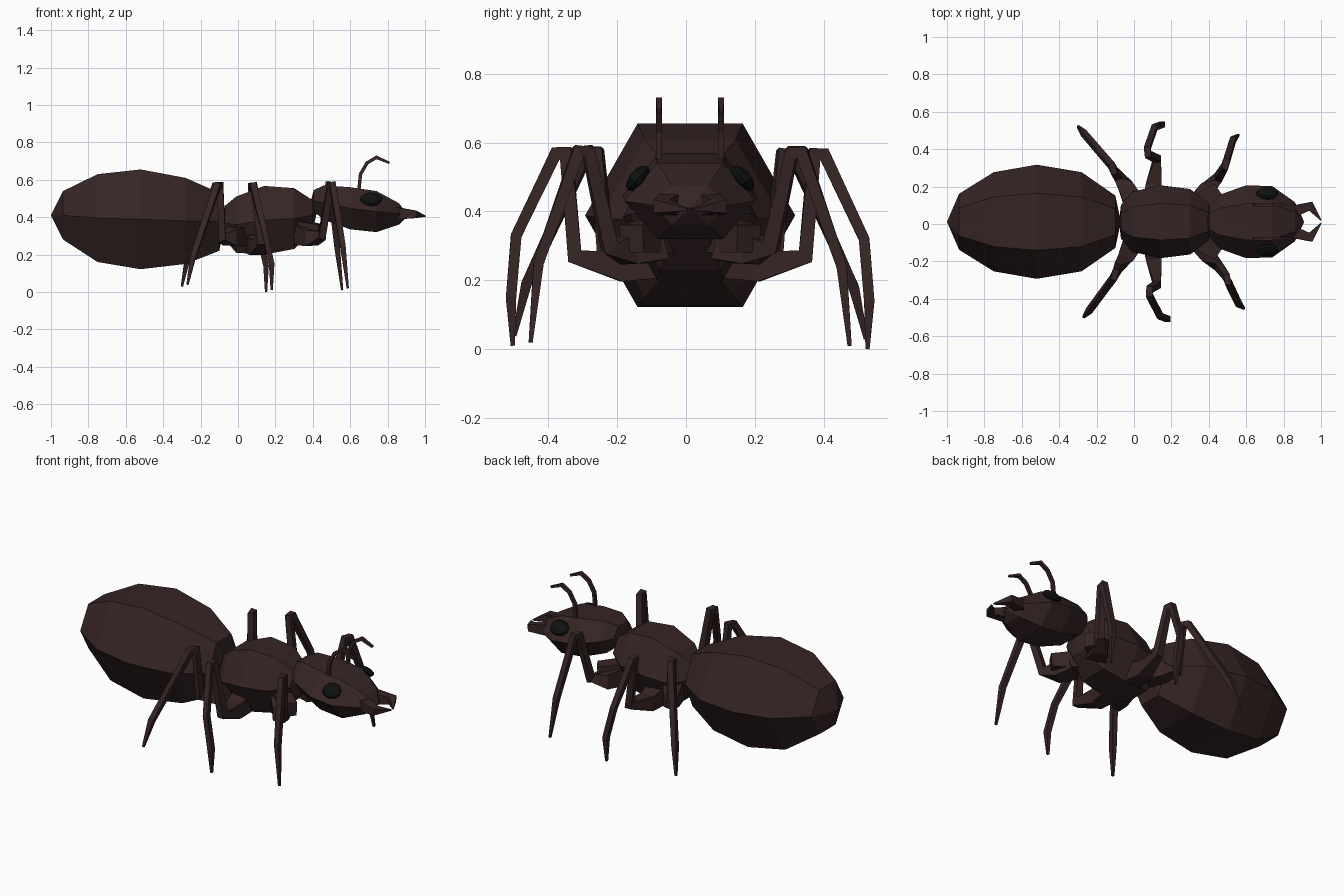
import bpy, bmesh, math
from mathutils import Vector, Matrix

if "Cube" in bpy.data.objects:
    bpy.data.objects.remove(bpy.data.objects["Cube"])

CY = 0.012  # body centre line in y


def material(name, rgb):
    m = bpy.data.materials.new(name)
    m.diffuse_color = (*rgb, 1)
    m.use_nodes = True
    m.node_tree.nodes["Principled BSDF"].inputs["Base Color"].default_value = m.diffuse_color
    return m


BROWN = material("dark_brown", (0.037, 0.018, 0.018))
BLACK = material("eye_black", (0.005, 0.006, 0.006))


def finish(name, bm, mat):
    bmesh.ops.recalc_face_normals(bm, faces=bm.faces[:])
    me = bpy.data.meshes.new(name)
    bm.to_mesh(me)
    bm.free()
    me.materials.append(mat)
    ob = bpy.data.objects.new(name, me)
    bpy.context.collection.objects.link(ob)
    return ob


def bridge(bm, rings):
    n = len(rings[0])
    for a, b in zip(rings, rings[1:]):
        for i in range(n):
            j = (i + 1) % n
            bm.faces.new((a[i], a[j], b[j], b[i]))


def hex_body(name, start, end, sections):
    """Six-sided body along x; sections are (x, z low, z high, half width)."""
    bm = bmesh.new()
    rings = []
    for x, lo, hi, w in sections:
        mid = (lo + hi) / 2
        prof = [(w, mid), (w / 2, hi), (-w / 2, hi), (-w, mid), (-w / 2, lo), (w / 2, lo)]
        rings.append([bm.verts.new((x, CY + y, z)) for y, z in prof])
    bridge(bm, rings)
    for tip, ring in ((start, rings[0]), (end, rings[-1])):
        apex = bm.verts.new((tip[0], CY, tip[1]))
        for i in range(6):
            bm.faces.new((apex, ring[i], ring[(i + 1) % 6]))
    return finish(name, bm, BROWN)


def limb(name, points, radii, ref):
    """Square tapered tube with mitred bends."""
    bm = bmesh.new()
    pts = [Vector(p) for p in points]
    rings = []
    for i, p in enumerate(pts):
        t0 = (p - pts[max(i - 1, 0)]).normalized()
        t1 = (pts[min(i + 1, len(pts) - 1)] - p).normalized()
        t = (t0 + t1).normalized()
        c = max(t.dot(t1 if t1.length else t0), 0.6)
        u = Vector(ref)
        u = (u - t * u.dot(t)).normalized()
        v = t.cross(u) / c
        r = radii[i]
        rings.append([bm.verts.new(p + (u * a + v * b) * r)
                      for a, b in ((1, 1), (-1, 1), (-1, -1), (1, -1))])
    bridge(bm, rings)
    bm.faces.new(rings[0])
    bm.faces.new(rings[-1])
    return finish(name, bm, BROWN)


# Main body segments
hex_body("abdomen", (-1.0, 0.41), (-0.07, 0.37), [
    (-0.935, 0.28, 0.54, 0.15), (-0.75, 0.16, 0.63, 0.265), (-0.52, 0.122, 0.655, 0.305),
    (-0.28, 0.15, 0.61, 0.265), (-0.10, 0.22, 0.53, 0.14)])
hex_body("thorax", (-0.08, 0.37), (0.42, 0.42), [
    (-0.07, 0.28, 0.46, 0.09), (-0.01, 0.21, 0.51, 0.16), (0.14, 0.20, 0.567, 0.195),
    (0.30, 0.23, 0.555, 0.175), (0.40, 0.33, 0.49, 0.10)])
hex_body("head", (0.39, 0.49), (0.91, 0.41), [
    (0.405, 0.43, 0.545, 0.085), (0.46, 0.385, 0.57, 0.145), (0.60, 0.335, 0.56, 0.195),
    (0.74, 0.32, 0.54, 0.19), (0.86, 0.36, 0.475, 0.105)])

# Legs, described on the +y side relative to the centre line:
# hip, coxa, femur base, two knee points, shank bends, foot
LEGS = {
    "back_leg": [(0.0, 0.10, 0.30), (-0.045, 0.19, 0.29), (-0.085, 0.245, 0.29),
                 (-0.105, 0.27, 0.565), (-0.12, 0.30, 0.565), (-0.27, 0.475, 0.18),
                 (-0.30, 0.51, 0.03)],
    "middle_leg": [(0.10, 0.10, 0.26), (0.105, 0.20, 0.24), (0.125, 0.335, 0.27),
                   (0.075, 0.36, 0.565), (0.07, 0.39, 0.565), (0.11, 0.505, 0.32),
                   (0.15, 0.52, 0.14), (0.15, 0.515, 0.0)],
    "front_leg": [(0.35, 0.10, 0.31), (0.395, 0.18, 0.29), (0.45, 0.235, 0.30),
                  (0.485, 0.295, 0.57), (0.495, 0.325, 0.57), (0.53, 0.44, 0.24),
                  (0.557, 0.463, 0.01)],
}
SIDES = (("left", 1), ("right", -1))
for part, pts in LEGS.items():
    for side, s in SIDES:
        path = []
        for i, (x, y, z) in enumerate(pts):
            shift = (0.03 if i > 4 else 0.01) if s < 0 and i > 2 else 0
            path.append((x + shift, CY + s * y, z + shift / 3))
        radii = [0.055, 0.042, 0.02, 0.017, 0.017] + [0.015] * (len(pts) - 6) + [0.006]
        limb(f"{part}_{side}", path, radii, (1, 0, 0))

for side, s in SIDES:
    # Coxa blocks where the front pair meets the thorax
    limb(f"front_coxa_{side}", [(0.33, CY + s * 0.09, 0.33), (0.45, CY + s * 0.17, 0.32)],
         [0.05, 0.04], (0, 0, 1))
    # Mandibles
    limb(f"mandible_{side}", [(0.85, CY + s * 0.055, 0.42), (0.945, CY + s * 0.083, 0.415),
                              (1.0, CY + s * 0.008, 0.405)], [0.032, 0.02, 0.003], (0, 0, 1))
    # Antennae
    y = CY + s * 0.09
    limb(f"antenna_{side}", [(0.645, y, 0.53), (0.655, y, 0.63), (0.69, y, 0.69),
                             (0.74, y, 0.72), (0.81, y, 0.69)],
         [0.009, 0.009, 0.009, 0.009, 0.006], (0, 1, 0))
    # Eyes: flattened ellipsoids lying on the sloped cheeks
    bm = bmesh.new()
    bmesh.ops.create_uvsphere(bm, u_segments=10, v_segments=6, radius=1)
    tilt = Matrix.Rotation(-s * math.radians(50), 4, 'X')
    place = Matrix.Translation((0.712, CY + s * 0.152, 0.496))
    bm.transform(place @ tilt @ Matrix.Diagonal((0.06, 0.045, 0.024, 1)))
    finish(f"eye_{side}", bm, BLACK)
